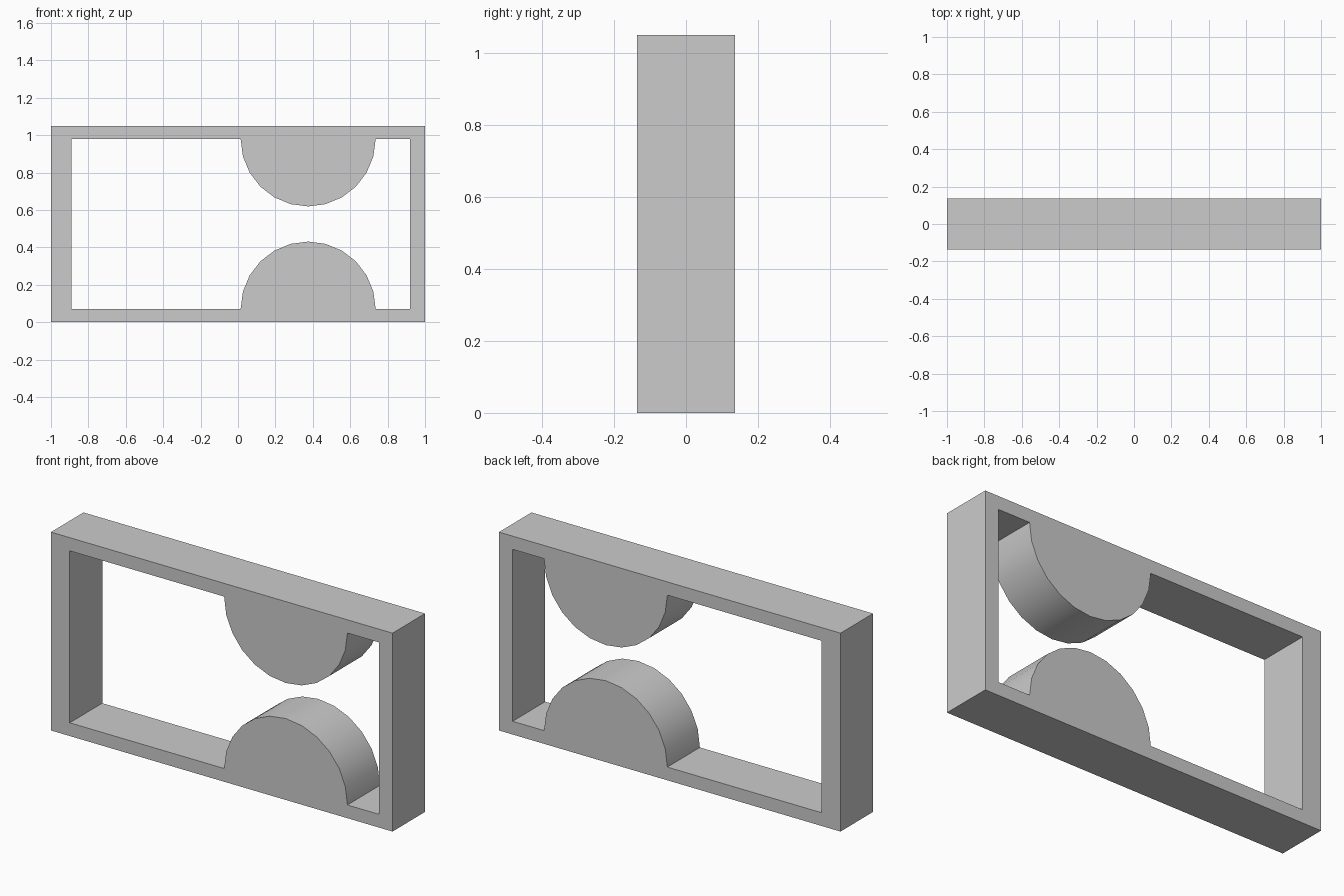
import bpy, bmesh
from math import cos, sin, pi, radians

if "Cube" in bpy.data.objects:
    bpy.data.objects.remove(bpy.data.objects["Cube"])

DEPTH, TOP = 0.272, 1.05
LEFT, RIGHT, LOW, HIGH = -0.89, 0.92, 0.07, 0.98
CX, R, STEPS = 0.375, 0.361, 12


def bump(z, up):
    """Half circle bulging into the opening, from left to right."""
    return [(CX - R * cos(pi * i / STEPS), z + up * R * sin(pi * i / STEPS))
            for i in range(STEPS + 1)]


# Outer rectangle and the opening with its two half-round bumps
outer = [(-1, 0), (1, 0), (1, TOP), (-1, TOP)]
inner = ([(LEFT, LOW)] + bump(LOW, 1) + [(RIGHT, LOW), (RIGHT, HIGH)]
         + bump(HIGH, -1)[::-1] + [(LEFT, HIGH)])

bm = bmesh.new()
edges = []
for loop in (outer, inner):
    vs = [bm.verts.new((x, -DEPTH / 2, z)) for x, z in loop]
    edges += [bm.edges.new((a, b)) for a, b in zip(vs, vs[1:] + vs[:1])]

# Fill the front, then extrude it to the back
bmesh.ops.triangle_fill(bm, edges=edges, use_beauty=True)
ext = bmesh.ops.extrude_face_region(bm, geom=bm.faces[:], use_keep_orig=True)
moved = [g for g in ext["geom"] if isinstance(g, bmesh.types.BMVert)]
bmesh.ops.translate(bm, verts=moved, vec=(0, DEPTH, 0))
bmesh.ops.recalc_face_normals(bm, faces=bm.faces[:])

mesh = bpy.data.meshes.new("frame_with_bumps")
bm.to_mesh(mesh)
bm.free()
frame = bpy.data.objects.new("frame_with_bumps", mesh)
bpy.context.collection.objects.link(frame)

# Smooth bumps, sharp frame edges
bpy.context.view_layer.objects.active = frame
frame.select_set(True)
bpy.ops.object.shade_smooth_by_angle(angle=radians(30))
